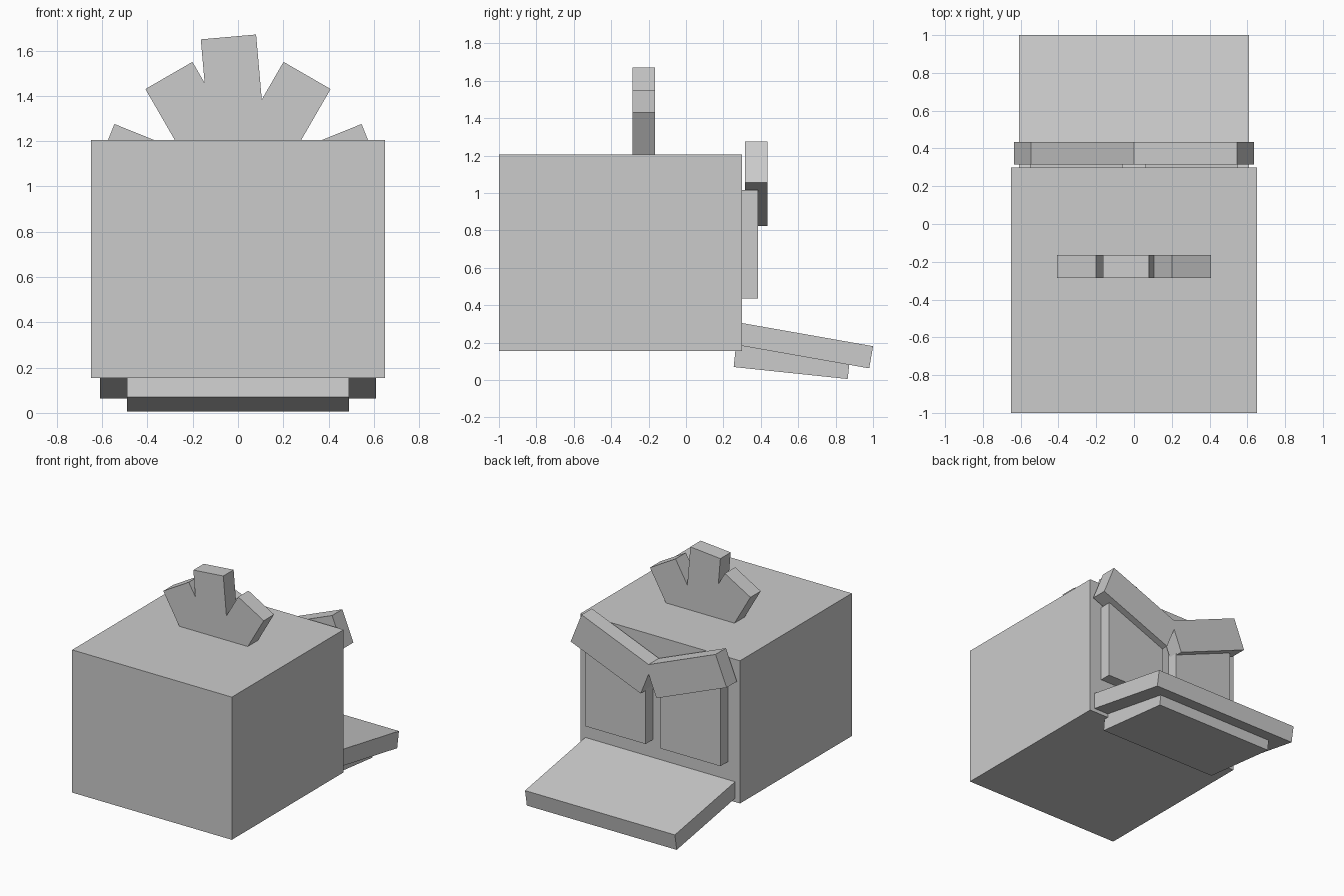
import bpy
from math import radians

if "Cube" in bpy.data.objects:
    bpy.data.objects.remove(bpy.data.objects["Cube"], do_unlink=True)

grey = bpy.data.materials.new("light_grey")
grey.use_nodes = True
colour = (0.6, 0.6, 0.6, 1)
grey.diffuse_color = colour
grey.node_tree.nodes["Principled BSDF"].inputs["Base Color"].default_value = colour


def block(name, centre, size, tilt_x=0, tilt_y=0):
    """Flat-sided box, tilted in degrees about x or y."""
    bpy.ops.mesh.primitive_cube_add(size=1, location=centre)
    ob = bpy.context.object
    ob.name = name
    ob.scale = size
    ob.rotation_euler = (radians(tilt_x), radians(tilt_y), 0)
    ob.data.materials.append(grey)
    return ob


# Head
block("head", (0, -0.35, 0.68), (1.3, 1.3, 1.05))

# Crest on top: one tall middle spike and two splayed side spikes
block("crest_middle", (-0.016, -0.225, 1.361), (0.245, 0.12, 0.6), tilt_y=-5)

for side, s in (("left", 1), ("right", -1)):
    block("crest_" + side, (s * 0.155, -0.225, 1.23), (0.24, 0.12, 0.6), tilt_y=s * 30)
    # Eyes and the slanted brows over them
    block("eye_" + side, (s * 0.305, 0.335, 0.725), (0.49, 0.1, 0.58))
    block("brow_" + side, (s * 0.305, 0.375, 1.05), (0.615, 0.12, 0.238), tilt_y=s * -22)

# Beak plates sloping down away from the head
block("upper_beak", (0, 0.596, 0.191), (1.22, 0.8, 0.12), tilt_x=-10)
block("lower_beak", (0, 0.566, 0.097), (0.98, 0.613, 0.12), tilt_x=-6)
